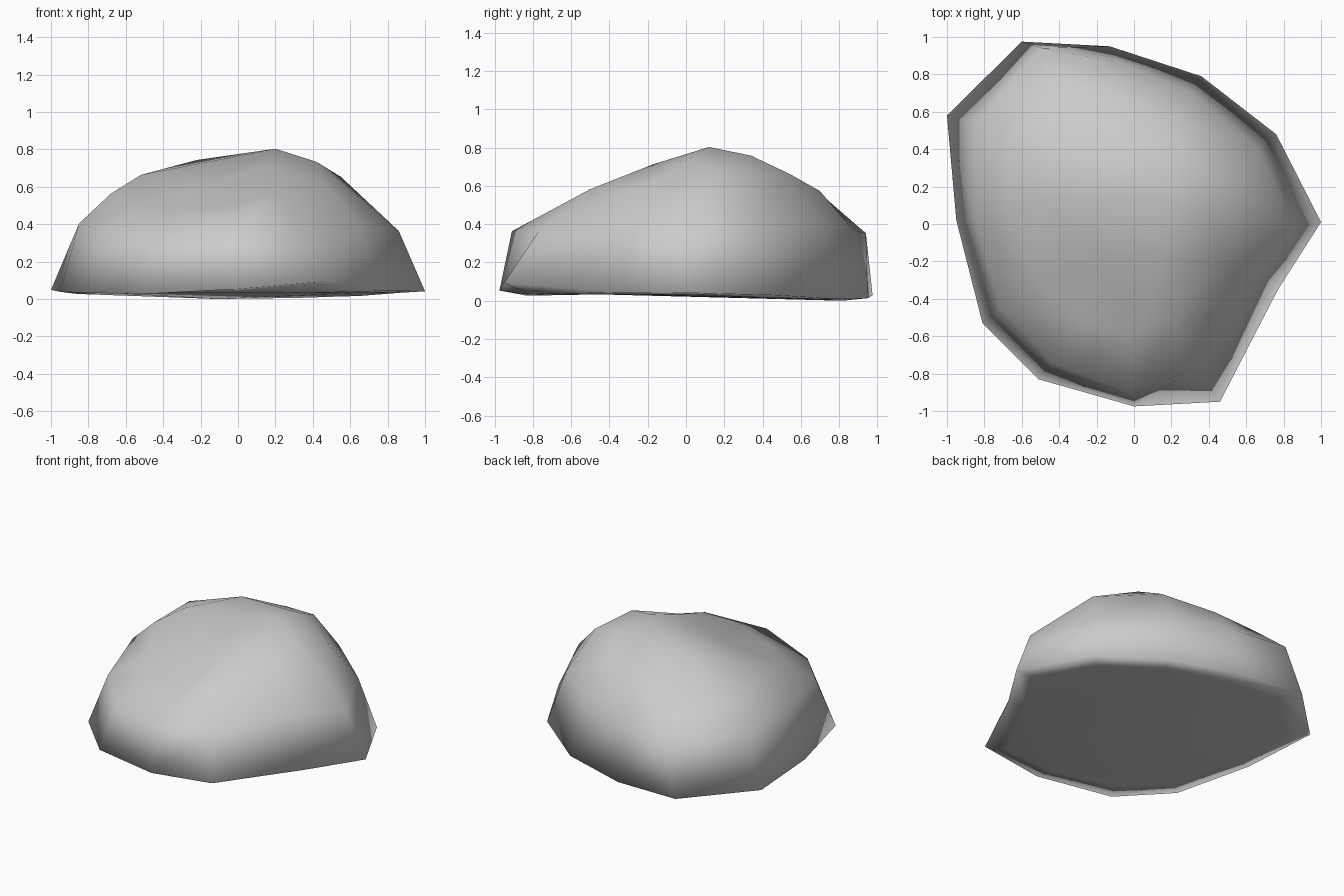
import bpy, bmesh

if "Cube" in bpy.data.objects:
    bpy.data.objects.remove(bpy.data.objects["Cube"])

# Outlines of the boulder, counter-clockwise from +x
base = [(1, .01, .038), (.76, .48, .025), (.36, .79, .005), (-.13, .95, .01),
        (-.6, .975, .025), (-1, .58, .045), (-.95, .02, .035), (-.81, -.53, .03),
        (-.51, -.83, .023), (0, -.975, .05), (.46, -.95, .09), (.77, -.35, .04)]
shoulder = [(.86, -.02, .36), (.66, .41, .38), (.3, .71, .4), (-.1, .87, .37),
            (-.49, .94, .35), (-.85, .53, .39), (-.85, .03, .4), (-.71, -.45, .36),
            (-.44, -.74, .33), (0, -.91, .36), (.32, -.77, .36), (.65, -.26, .39)]
upper = [(.66, .02, .53), (.55, .24, .65), (.22, .54, .66), (-.1, .7, .57),
         (-.4, .72, .54), (-.68, .42, .56), (-.68, .03, .56), (-.52, -.3, .48),
         (-.28, -.52, .475), (0, -.6, .51), (.2, -.5, .58), (.47, -.2, .6)]
crown = [(.42, .01, .73), (.25, .34, .755), (-.22, .36, .74),
         (-.52, .15, .66), (-.18, -.17, .6), (.14, -.17, .71)]

bm = bmesh.new()


def ring(points):
    return [bm.verts.new(p) for p in points]


def bridge(low, high):
    # Join two rings; a shorter upper ring gets triangles between its points
    n, step = len(low), len(low) // len(high)
    for i in range(n):
        j = (i + 1) % n
        a, b = high[i // step], high[j // step]
        bm.faces.new([low[i], low[j], b] if a is b else [low[i], low[j], b, a])


# Underside: nearly flat, dipping towards the back, inset from the base outline
sole = ring([(x * .86, y * .86, .03 - .035 * max(0, y) * (1 if x > -.4 else .3))
             for x, y, z in base])
rings = [sole] + [ring(r) for r in (base, shoulder, upper, crown)]
for low, high in zip(rings, rings[1:]):
    bridge(low, high)
bm.faces.new(sole[::-1])

# Peak
peak = bm.verts.new((.2, .12, .8))
top = rings[-1]
for i in range(6):
    bm.faces.new([top[i], top[(i + 1) % 6], peak])

bmesh.ops.recalc_face_normals(bm, faces=bm.faces)
low_z = min(v.co.z for v in bm.verts)
for v in bm.verts:
    v.co.z -= low_z
for f in bm.faces:
    f.smooth = True

mesh = bpy.data.meshes.new("boulder")
bm.to_mesh(mesh)
bm.free()
bpy.context.collection.objects.link(bpy.data.objects.new("boulder", mesh))
